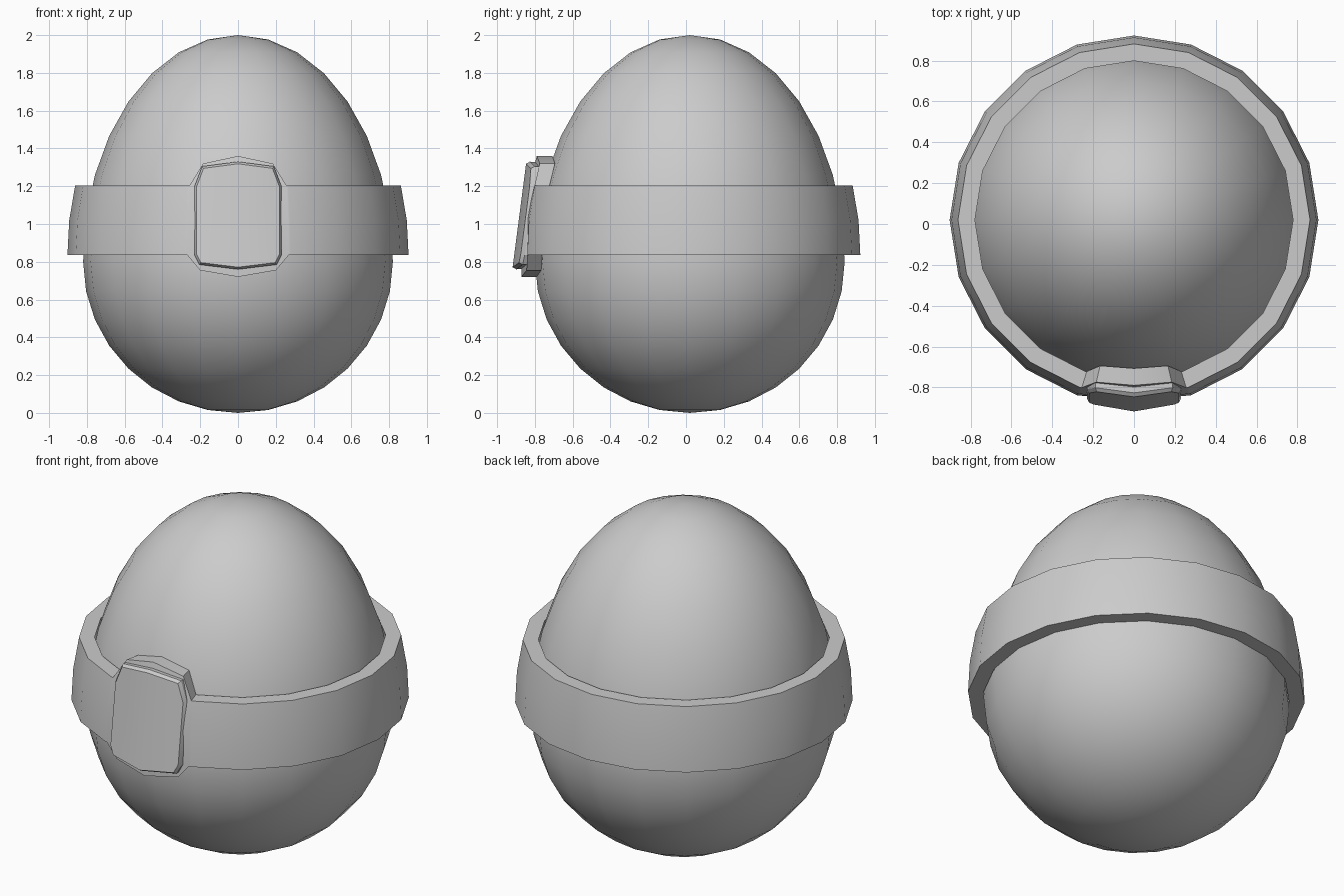
import bpy, bmesh
from math import sin, cos, tan, pi, radians, atan2, hypot

if "Cube" in bpy.data.objects:
    bpy.data.objects.remove(bpy.data.objects["Cube"])

CY = 0.02   # the egg axis sits slightly behind the origin
N = 20      # sides around the egg and band


def finish(bm, name, angle):
    bmesh.ops.recalc_face_normals(bm, faces=bm.faces)
    me = bpy.data.meshes.new(name)
    bm.to_mesh(me)
    bm.free()
    ob = bpy.data.objects.new(name, me)
    bpy.context.collection.objects.link(ob)
    bpy.ops.object.select_all(action='DESELECT')
    ob.select_set(True)
    bpy.context.view_layer.objects.active = ob
    bpy.ops.object.shade_smooth_by_angle(angle=radians(angle))
    return ob


def interp(table, z):
    for (z0, r0), (z1, r1) in zip(table, table[1:]):
        if z <= z1:
            return r0 + (r1 - r0) * (z - z0) / (z1 - z0)
    return table[-1][1]


# Egg: sphere stretched to two different half-ellipsoids
bm = bmesh.new()
bmesh.ops.create_uvsphere(bm, u_segments=N, v_segments=16, radius=1)
for v in bm.verts:
    v.co.x *= 0.82
    v.co.y = v.co.y * 0.82 + CY
    v.co.z = 0.8 + v.co.z * (1.2 if v.co.z > 0 else 0.8)
finish(bm, "egg", 40)

# Band: faceted ring that widens into a buckle backing at the front
outer = [(0.70, 0.89), (0.835, 0.903), (1.03, 0.893), (1.205, 0.862), (1.36, 0.81)]
columns = [(-0.268, 1.205, 0.835), (-0.2, 1.32, 0.755), (0, 1.36, 0.72),
           (0.2, 1.32, 0.755), (0.268, 1.205, 0.835)]
stations = [(atan2(-0.86, x), zt, zb) for x, zt, zb in columns]
stations += [(-pi / 2 + 2 * pi * i / N, 1.205, 0.835) for i in range(1, N)]


def facet_point(a, r, z):
    # point on an N-sided polygon with corner radius r
    step = 2 * pi / N
    d = (a + pi / 2) % step - step / 2
    rr = r * cos(step / 2) / cos(d)
    return (rr * cos(a), rr * sin(a) + CY, z)


bm = bmesh.new()
loops = []
for a, zt, zb in stations:
    rows = [zb, zb + (zt - zb) * 0.5, zt]
    ring = [bm.verts.new(facet_point(a, interp(outer, z), z)) for z in rows]
    ring += [bm.verts.new(facet_point(a, interp(outer, z) - 0.083, z)) for z in reversed(rows)]
    loops.append(ring)
for i, ring in enumerate(loops):
    nxt = loops[(i + 1) % len(loops)]
    for k in range(6):
        j = (k + 1) % 6
        bm.faces.new((ring[k], nxt[k], nxt[j], ring[j]))
finish(bm, "band", 30)

# Buckle plate: bevelled slab leaning back, with a slight ridge down the middle
half = [(0, 1.33), (0.19, 1.305), (0.23, 1.20), (0.23, 0.835), (0.205, 0.785), (0, 0.76)]
bm = bmesh.new()


def side_rings(s):
    def ring(scale, dy):
        return [bm.verts.new((s * x * scale,
                              -0.918 + (z - 0.76) * 0.125 + 0.15 * x + dy,
                              1.045 + (z - 1.045) * scale)) for x, z in half]
    return ring(0.96, 0.0), ring(1.0, 0.02), ring(0.98, 0.075)


for s in (-1, 1):
    front, rim, back = side_rings(s)
    bm.faces.new(front)
    bm.faces.new(back)
    for p, q in ((front, rim), (rim, back)):
        for i in range(len(half) - 1):
            bm.faces.new((p[i], p[i + 1], q[i + 1], q[i]))
bmesh.ops.remove_doubles(bm, verts=bm.verts, dist=0.0005)
finish(bm, "buckle_plate", 25)
